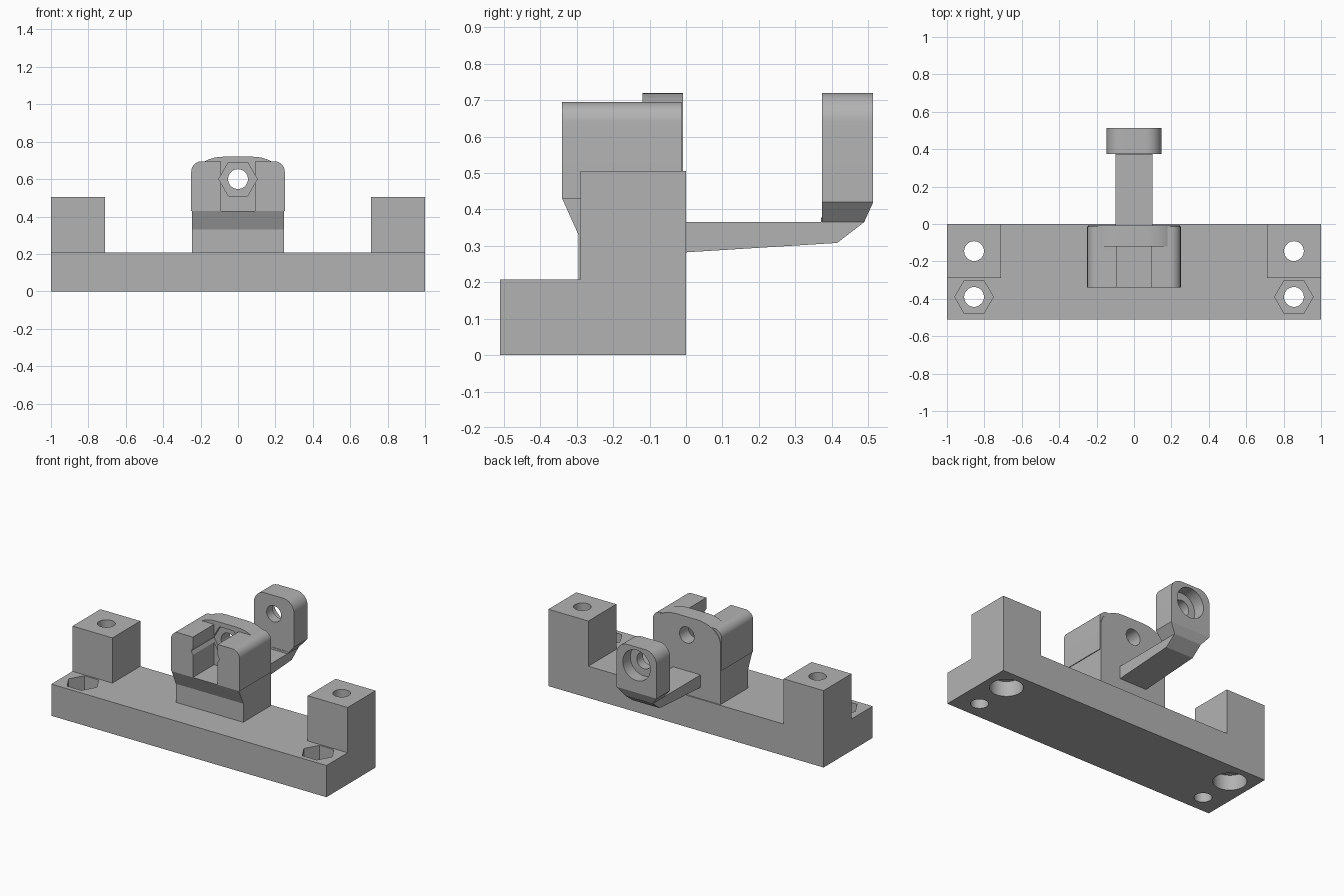
import bpy, bmesh, math
from mathutils import Vector

if "Cube" in bpy.data.objects:
    bpy.data.objects.remove(bpy.data.objects["Cube"], do_unlink=True)

grey = bpy.data.materials.new("plain grey")
grey.use_nodes = True
grey.diffuse_color = (0.45, 0.45, 0.45, 1)
grey.node_tree.nodes["Principled BSDF"].inputs["Base Color"].default_value = grey.diffuse_color


def prism(name, points, axis, lo, hi):
    """Extrude a 2D profile along an axis; the points use the other two axes in order."""
    bm = bmesh.new()

    def place(p, t):
        co = list(p)
        co.insert("xyz".index(axis), t)
        return bm.verts.new(co)

    a = [place(p, lo) for p in points]
    b = [place(p, hi) for p in points]
    bm.faces.new(a)
    bm.faces.new(b[::-1])
    for i in range(len(a)):
        j = (i + 1) % len(a)
        bm.faces.new((a[j], a[i], b[i], b[j]))
    bmesh.ops.recalc_face_normals(bm, faces=bm.faces)
    mesh = bpy.data.meshes.new(name)
    bm.to_mesh(mesh)
    bm.free()
    obj = bpy.data.objects.new(name, mesh)
    bpy.context.collection.objects.link(obj)
    mesh.materials.append(grey)
    return obj


def block(name, x0, x1, y0, y1, z0, z1):
    return prism(name, [(x0, y0), (x1, y0), (x1, y1), (x0, y1)], "z", z0, z1)


def ring(u, v, r, sides=40):
    return [(u + r * math.cos(math.tau * i / sides), v + r * math.sin(math.tau * i / sides))
            for i in range(sides)]


def round_top(w, z0, z1, rx, rz, foot=None):
    """Outline with elliptical upper corners and an optional narrower foot (width, height)."""
    right = []
    for i in range(11):
        a = math.pi / 2 * i / 10
        right.append((w - rx + rx * math.cos(a), z1 - rz + rz * math.sin(a)))
    right = [(w, z0)] + right
    if foot:
        right = [foot] + right
    return right + [(-x, z) for x, z in reversed(right)]


def combine(target, other, operation):
    mod = target.modifiers.new("combine", "BOOLEAN")
    mod.operation, mod.object, mod.solver = operation, other, "EXACT"
    bpy.context.view_layer.objects.active = target
    bpy.ops.object.modifier_apply(modifier=mod.name)
    bpy.data.objects.remove(other, do_unlink=True)


def cut(target, other):
    combine(target, other, "DIFFERENCE")


# Base bar with two bolt towers
base = block("base", -1, 1, -0.51, 0, 0, 0.208)
for s in (-1, 1):
    x = s * 0.855
    combine(base, block("tower", x - 0.145, x + 0.145, -0.29, 0, 0.1, 0.505), "UNION")
    cut(base, prism("tower_hole", ring(x, -0.145, 0.053), "z", -0.1, 0.6))
    cut(base, prism("counterbore", ring(x, -0.145, 0.1), "z", -0.1, 0.1))
    cut(base, prism("front_hole", ring(x, -0.39, 0.053), "z", -0.1, 0.3))
    cut(base, prism("nut_pocket", ring(x, -0.39, 0.103, 6), "z", 0.11, 0.3))

# Central post: neck with flared front, rounded head and raised dome plate
post = prism("post", [(-0.008, 0.208), (-0.295, 0.208), (-0.295, 0.33), (-0.34, 0.43),
                      (-0.34, 0.45), (-0.008, 0.45)], "x", -0.245, 0.245)
combine(post, prism("head", round_top(0.25, 0.43, 0.695, 0.055, 0.055), "y", -0.34, -0.013), "UNION")
cut(post, block("slot", -0.09, 0.09, -0.5, -0.12, 0.43, 0.9))
combine(post, prism("dome", round_top(0.245, 0.44, 0.72, 0.17, 0.12), "y", -0.12, -0.008), "UNION")
cut(post, prism("nut_groove", ring(0, 0.6, 0.103, 6), "y", -0.5, -0.1))
cut(post, prism("pivot_hole", ring(0, 0.6, 0.053), "y", -0.5, 0.2))

# Rear arm carrying an eye
arm = prism("rear_arm", [(-0.02, 0.365), (-0.02, 0.281), (0.415, 0.308), (0.489, 0.365),
                         (0.495, 0.378), (0.38, 0.378)], "x", -0.1, 0.1)
cut(arm, block("trim", -0.2, 0.2, -0.2, 0.37, 0.365, 0.5))
eye = prism("eye", round_top(0.146, 0.42, 0.72, 0.08, 0.08, (0.1, 0.365)), "y", 0.373, 0.514)
cut(eye, prism("chamfer", [(0.514, 0.42), (0.489, 0.365), (0.47, 0.323), (0.6, 0.323), (0.6, 0.42)],
               "x", -0.3, 0.3))
combine(arm, eye, "UNION")
cut(arm, prism("eye_hole", ring(0, 0.6, 0.053), "y", 0.3, 0.6))
cut(arm, prism("eye_counterbore", ring(0, 0.6, 0.1), "y", 0.435, 0.6))

# Smooth the rounded surfaces, keep crisp edges
for obj in (base, post, arm):
    bpy.ops.object.select_all(action="DESELECT")
    obj.select_set(True)
    bpy.context.view_layer.objects.active = obj
    bpy.ops.object.shade_smooth_by_angle(angle=math.radians(22))
